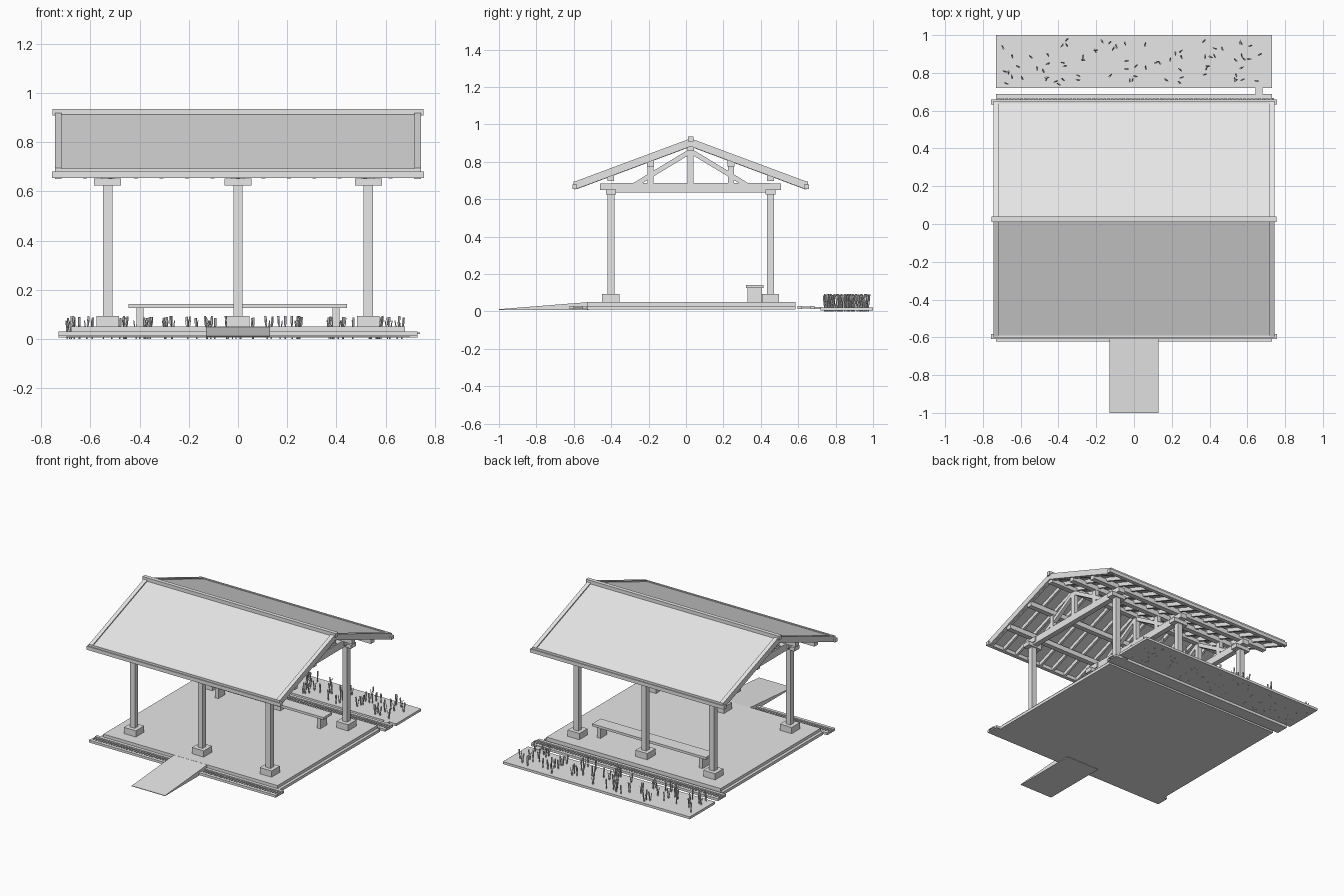
import bpy, bmesh, math, random
from mathutils import Matrix, Vector

cube = bpy.data.objects.get("Cube")
if cube:
    bpy.data.objects.remove(cube, do_unlink=True)

grey = bpy.data.materials.new("plain grey")
grey.use_nodes = True
grey.diffuse_color = (0.8, 0.8, 0.8, 1)
grey.node_tree.nodes["Principled BSDF"].inputs["Base Color"].default_value = (0.8, 0.8, 0.8, 1)

MID = 0.025                  # y of the ridge
COLUMNS_X = (-0.53, 0, 0.53)
SIDES = (-1, 1)


def finish(name, bm):
    bmesh.ops.recalc_face_normals(bm, faces=bm.faces)
    mesh = bpy.data.meshes.new(name)
    bm.to_mesh(mesh)
    bm.free()
    mesh.materials.append(grey)
    obj = bpy.data.objects.new(name, mesh)
    bpy.context.collection.objects.link(obj)
    return obj


def prism(bm, profile, x0, x1):
    """Extrude a (y, z) outline along x."""
    a = [bm.verts.new((x0, y, z)) for y, z in profile]
    b = [bm.verts.new((x1, y, z)) for y, z in profile]
    bm.faces.new(a)
    bm.faces.new(b[::-1])
    for i in range(len(a)):
        j = (i + 1) % len(a)
        bm.faces.new((a[i], b[i], b[j], a[j]))


def box(bm, x0, x1, y0, y1, z0, z1):
    prism(bm, [(y0, z0), (y1, z0), (y1, z1), (y0, z1)], x0, x1)


def boxes(name, items):
    bm = bmesh.new()
    for item in items:
        box(bm, *item)
    return finish(name, bm)


def slope(d):
    """Height of the roof line at distance d from the ridge."""
    return 0.925 - 0.372 * d


def slope_strip(bm, side, d0, d1, top, bottom, x0, x1):
    """Sloping board lying between two depths under the roof line."""
    prism(bm, [(MID + side * d0, slope(d0) - top), (MID + side * d1, slope(d1) - top),
               (MID + side * d1, slope(d1) - bottom), (MID + side * d0, slope(d0) - bottom)], x0, x1)


# Floor, ramp and planting bed
boxes("floor_base", [(-0.7, 0.7, -0.53, 0.585, 0.01, 0.03)])
boxes("floor_slab", [(-0.68, 0.68, -0.53, 0.585, 0.03, 0.05)])
bm = bmesh.new()
prism(bm, [(-1, 0.008), (-0.52, 0.008), (-0.52, 0.05), (-1, 0.012)], -0.13, 0.13)
finish("entrance_ramp", bm)
boxes("planting_bed", [(-0.73, 0.73, 0.72, 1.0, 0.005, 0.022)])

# Drain channels with grates, and the outlet to the bed
for label, y0 in (("front", -0.622), ("back", 0.597)):
    y1 = y0 + 0.09
    boxes(label + "_drain_rails", [(-0.73, 0.73, y0, y0 + 0.022, 0.013, 0.03),
                                   (-0.73, 0.73, y1 - 0.022, y1, 0.013, 0.03),
                                   (-0.73, 0.73, y0, y1, 0.013, 0.017)])
    boxes(label + "_drain_grate", [(-0.73 + i * 0.02, -0.72 + i * 0.02, y0 + 0.02, y1 - 0.02, 0.02, 0.026)
                                   for i in range(74)])
boxes("drain_outlet", [(0.643, 0.68, 0.67, 0.725, 0.013, 0.025)])

# Columns with footings and crossed bolsters
for label, y in (("front", -0.402), ("back", 0.452)):
    boxes(label + "_footings", [(x - 0.046, x + 0.046, y - 0.046, y + 0.046, 0.05, 0.094) for x in COLUMNS_X])
    boxes(label + "_columns", [(x - 0.019, x + 0.019, y - 0.019, y + 0.019, 0.09, 0.65) for x in COLUMNS_X])
    boxes(label + "_long_bolsters", [(x - 0.055, x + 0.055, y - 0.027, y + 0.027, 0.625, 0.652)
                                     for x in COLUMNS_X])
    boxes(label + "_cross_bolsters", [(x - 0.027, x + 0.027, y - 0.057, y + 0.057, 0.65, 0.685)
                                      for x in COLUMNS_X])

# Roof trusses
for label, x in zip(("right", "middle", "left"), COLUMNS_X):
    bm = bmesh.new()
    w = 0.019
    box(bm, x - w, x + w, -0.40, 0.45, 0.637, 0.687)
    box(bm, x - w * 0.8, x + w * 0.8, MID - 0.016, MID + 0.016, 0.685, 0.865)
    for s in SIDES:
        post = MID + s * 0.215
        box(bm, x - w * 0.8, x + w * 0.8, post - 0.016, post + 0.016, 0.685, 0.775)
        prism(bm, [(MID + s * 0.31, 0.685), (MID, 0.872), (MID, 0.842), (MID + s * 0.26, 0.685)],
              x - w * 0.7, x + w * 0.7)
    finish(label + "_truss", bm)

# Purlins along the roof
purlins = [(-0.735, 0.735, MID - 0.018, MID + 0.018, 0.858, 0.887)]
for s in SIDES:
    for d in (0.215, 0.427):
        y, z = MID + s * d, slope(d) - 0.04
        purlins.append((-0.735, 0.735, y - 0.018, y + 0.018, z - 0.03, z + 0.004))
boxes("purlins", purlins)

# Rafters, roof sheets, barge boards and eave boards
for label, s in (("front", -1), ("back", 1)):
    bm = bmesh.new()
    for i in range(15):
        x = -0.725 + i * 0.1035
        slope_strip(bm, s, 0, 0.61, 0.016, 0.045, x - 0.008, x + 0.008)
    finish(label + "_rafters", bm)
    bm = bmesh.new()
    slope_strip(bm, s, 0, 0.62, 0.008, 0.018, -0.74, 0.74)
    finish(label + "_roof_sheet", bm)
    bm = bmesh.new()
    for e in SIDES:
        slope_strip(bm, s, 0, 0.62, 0, 0.043, e * 0.717, e * 0.745)
    finish(label + "_barge_boards", bm)
    y = MID + s * 0.62
    boxes(label + "_eave_board", [(-0.757, 0.757, y - 0.013, y + 0.013, 0.655, 0.68),
                                  (-0.745, 0.745, y - 0.006, y + 0.006, 0.655, 0.694)])
boxes("ridge_cap", [(-0.755, 0.755, MID - 0.014, MID + 0.014, 0.908, 0.936)])

# Bench
boxes("bench_seat", [(-0.445, 0.443, 0.32, 0.415, 0.125, 0.142)])
boxes("bench_legs", [(s * 0.385, s * 0.412, 0.33, 0.404, 0.05, 0.126) for s in SIDES])

# Reeds: slim stems with thicker heads and a leaf
random.seed(4)
bm = bmesh.new()


def stick(base, tip, r0, r1):
    axis = tip - base
    turn = axis.to_track_quat('Z', 'Y').to_matrix().to_4x4()
    bmesh.ops.create_cone(bm, cap_ends=True, segments=5, radius1=r0, radius2=r1, depth=axis.length,
                          matrix=Matrix.Translation((base + tip) / 2) @ turn)


for i in range(76):
    root = Vector((random.uniform(-0.71, 0.71), random.uniform(0.74, 0.975), 0.0))
    angle = random.uniform(0, math.tau)
    lean = Vector((math.cos(angle), math.sin(angle), 0))
    top = root + lean * 0.009 + Vector((0, 0, random.uniform(0.085, 0.094)))
    stick(root, top, 0.003, 0.003)
    stick(root.lerp(top, 0.62), top, 0.005, 0.005)
    side = root - lean * 0.01 + Vector((0, 0, 0.075))
    stick(root + Vector((0, 0, 0.015)), side, 0.003, 0.002)
finish("reeds", bm)
